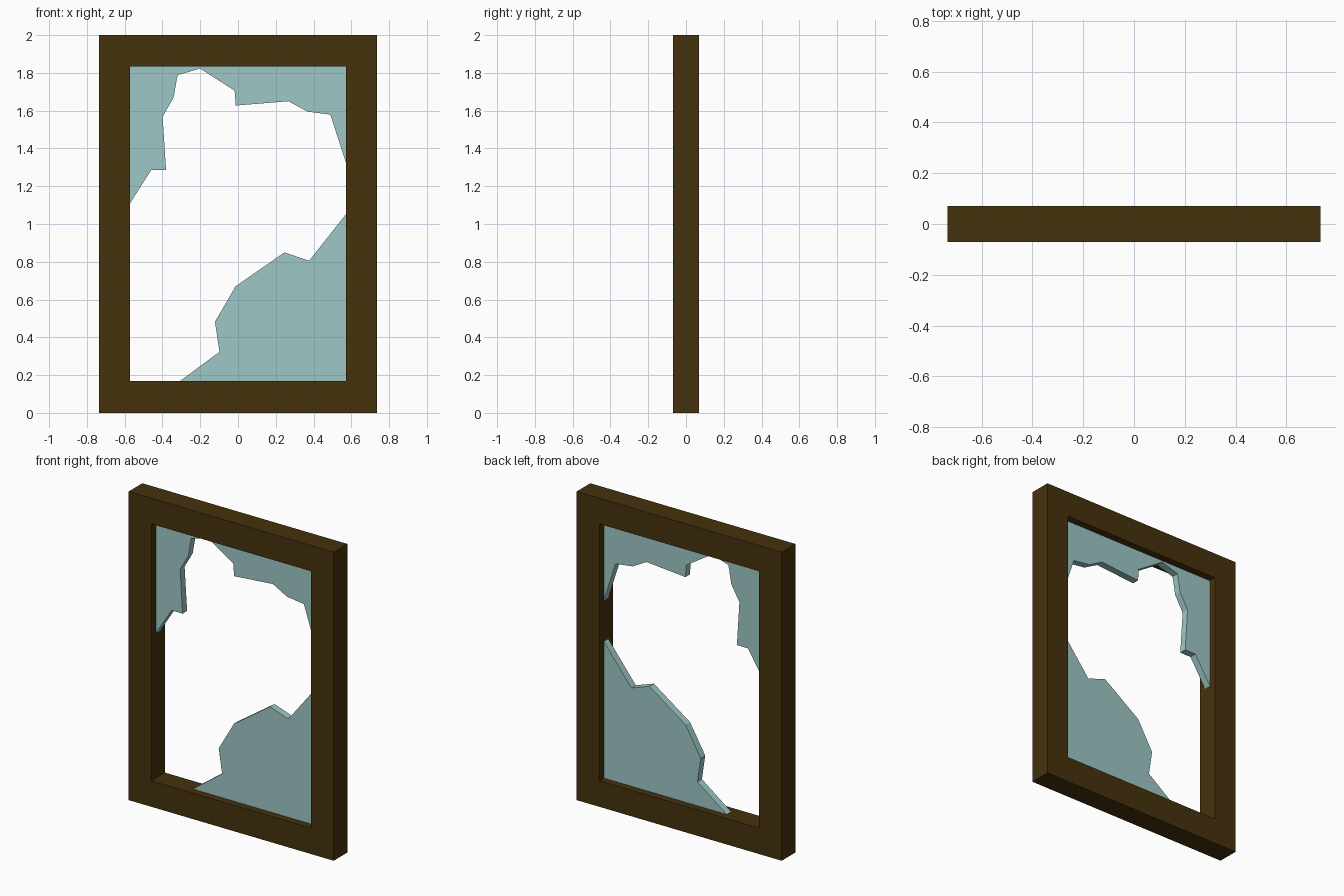
import bpy, bmesh

if "Cube" in bpy.data.objects:
    bpy.data.objects.remove(bpy.data.objects["Cube"])

OUT_X, IN_X = 0.735, 0.573
IN_LOW, IN_HIGH = 0.168, 1.833


def material(name, color):
    mat = bpy.data.materials.new(name)
    mat.diffuse_color = (*color, 1)
    mat.use_nodes = True
    mat.node_tree.nodes["Principled BSDF"].inputs["Base Color"].default_value = mat.diffuse_color
    return mat


def finish(name, bm, mat):
    bmesh.ops.recalc_face_normals(bm, faces=bm.faces)
    mesh = bpy.data.meshes.new(name)
    bm.to_mesh(mesh)
    bm.free()
    mesh.materials.append(mat)
    obj = bpy.data.objects.new(name, mesh)
    bpy.context.collection.objects.link(obj)


def slab(name, outline, half_depth, mat):
    """Extrude an (x, z) outline through y, centred on y = 0."""
    bm = bmesh.new()
    face = bm.faces.new([bm.verts.new((x, -half_depth, z)) for x, z in outline])
    ext = bmesh.ops.extrude_face_region(bm, geom=[face])
    verts = [g for g in ext["geom"] if isinstance(g, bmesh.types.BMVert)]
    bmesh.ops.translate(bm, verts=verts, vec=(0, 2 * half_depth, 0))
    bmesh.ops.triangulate(bm, faces=[f for f in bm.faces if len(f.verts) > 4])
    finish(name, bm, mat)


def ring(name, outer, inner, half_depth, mat):
    """Rectangular frame made from four loops of corners."""
    bm = bmesh.new()
    loops = [[bm.verts.new((x, y, z)) for x, z in pts]
             for pts, y in ((outer, -half_depth), (outer, half_depth),
                            (inner, half_depth), (inner, -half_depth))]
    for k in range(4):
        a, b = loops[k], loops[(k + 1) % 4]
        for i in range(4):
            j = (i + 1) % 4
            bm.faces.new((a[i], a[j], b[j], b[i]))
    finish(name, bm, mat)


def rect(x, low, high):
    return [(-x, low), (x, low), (x, high), (-x, high)]


wood = material("dark_wood", (0.06, 0.032, 0.004))
glass = material("pale_glass", (0.34, 0.58, 0.57))

# Window frame
ring("window_frame", rect(OUT_X, 0, 2), rect(IN_X, IN_LOW, IN_HIGH), 0.07, wood)

# Broken pane along the top and upper sides
slab("upper_glass_shard", [
    (-IN_X, IN_HIGH), (-IN_X, 1.107), (-0.46, 1.285), (-0.381, 1.285),
    (-0.399, 1.568), (-0.341, 1.669), (-0.32, 1.788), (-0.201, 1.823),
    (-0.018, 1.706), (-0.012, 1.627), (0.267, 1.65), (0.368, 1.595),
    (0.489, 1.579), (IN_X, 1.319), (IN_X, IN_HIGH)], 0.023, glass)

# Broken pane in the lower right corner
slab("lower_glass_shard", [
    (IN_X, IN_LOW), (IN_X, 1.054), (0.376, 0.805), (0.246, 0.85),
    (-0.013, 0.67), (-0.122, 0.482), (-0.098, 0.323), (-0.308, IN_LOW)],
    0.023, glass)
